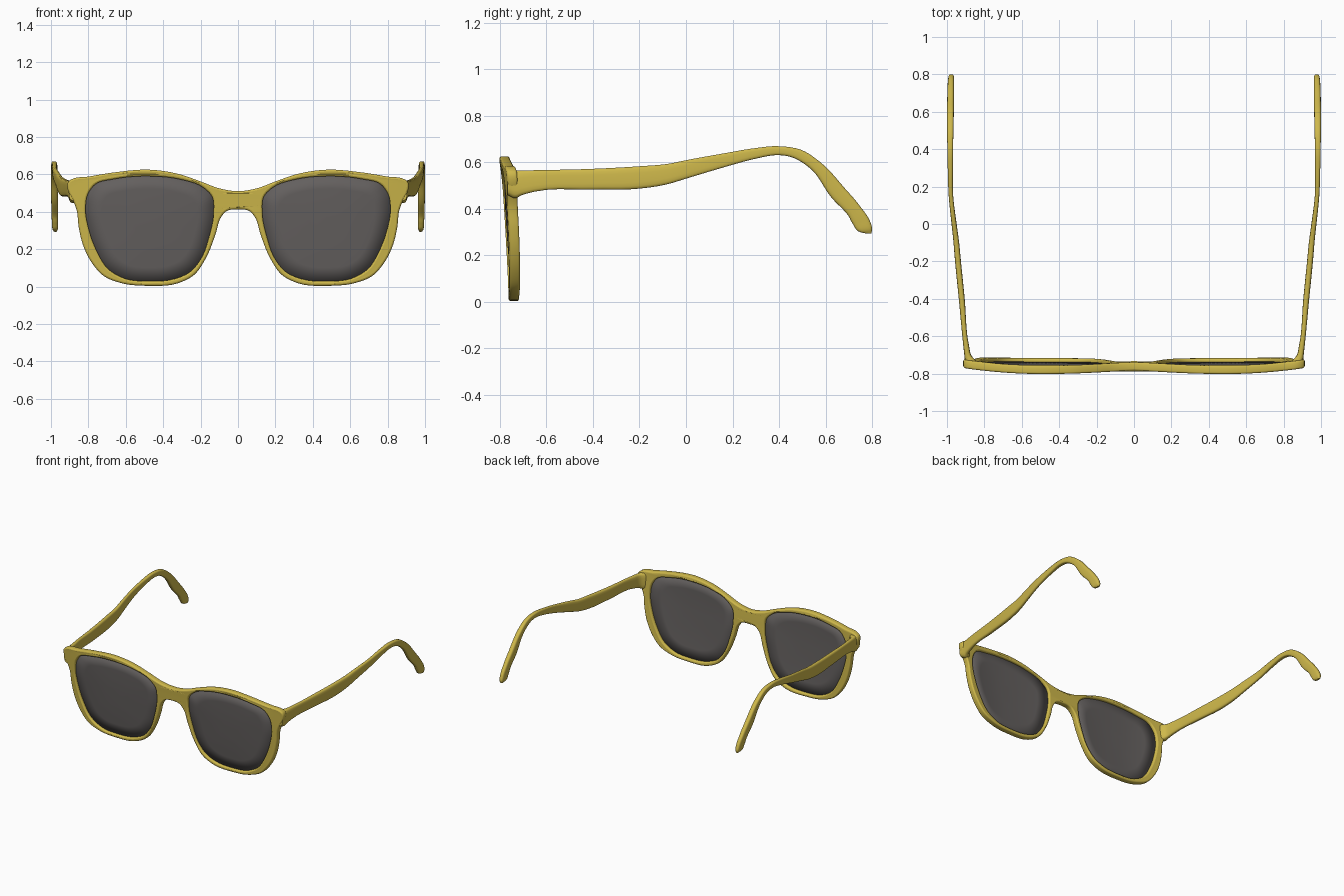
import bpy, bmesh, math
from mathutils import Vector

cube = bpy.data.objects.get("Cube")
if cube:
    bpy.data.objects.remove(cube, do_unlink=True)


def material(name, rgb):
    m = bpy.data.materials.new(name)
    m.use_nodes = True
    m.diffuse_color = (*rgb, 1)
    m.node_tree.nodes["Principled BSDF"].inputs["Base Color"].default_value = (*rgb, 1)
    return m


yellow = material("mustard yellow", (0.62, 0.48, 0.07))
grey = material("smoky grey", (0.125, 0.115, 0.112))


def smooth_path(points, steps, closed):
    """Smooth curve through points of any dimension, safe for uneven spacing."""
    p = [Vector(q) for q in points]
    n = len(p)

    def tangent(i):
        if not closed and i in (0, n - 1):
            j = max(i, 1)
            return (p[j] - p[j - 1]).normalized()
        a, b = p[i] - p[i - 1], p[(i + 1) % n] - p[i]
        la, lb = a.length, b.length
        return (a * (lb / la) + b * (la / lb)) / (la + lb)

    out = []
    for i in range(n if closed else n - 1):
        j = (i + 1) % n
        size = (p[j] - p[i]).length
        m0, m1 = tangent(i) * size, tangent(j) * size
        for k in range(steps):
            t = k / steps
            s = t * t * (3 - 2 * t)
            out.append(p[i] * (1 - s) + p[j] * s
                       + m0 * (t * (1 - t) ** 2) - m1 * (t * t * (1 - t)))
    if not closed:
        out.append(p[-1])
    return out


def front_y(x, z):
    """Front surface: leans forward at the top, bows at each lens."""
    x = abs(x)
    bow = 0.01 * (1 - ((x - 0.48) / 0.45) ** 2)
    wrap = 0.018 * (max(0, x - 0.5) / 0.4) ** 2
    return -0.752 - 0.065 * z - bow + wrap


def add_object(name, mesh, mat):
    mesh.materials.clear()
    mesh.materials.append(mat)
    mesh.shade_smooth()
    ob = bpy.data.objects.new(name, mesh)
    bpy.context.collection.objects.link(ob)
    return ob


def mesh_from_bmesh(name, bm):
    bmesh.ops.recalc_face_normals(bm, faces=bm.faces)
    mesh = bpy.data.meshes.new(name)
    bm.to_mesh(mesh)
    bm.free()
    return mesh


# Front frame profile, one half from bridge top round to bridge underside
half = [(0.1, 0.525), (0.2, 0.562), (0.33, 0.605), (0.48, 0.625), (0.65, 0.612),
        (0.8, 0.588), (0.893, 0.572), (0.906, 0.562), (0.905, 0.5), (0.885, 0.465),
        (0.863, 0.41), (0.852, 0.32), (0.828, 0.22), (0.78, 0.125), (0.72, 0.058),
        (0.63, 0.02), (0.48, 0.004), (0.32, 0.018), (0.235, 0.062), (0.17, 0.155),
        (0.12, 0.28), (0.088, 0.375), (0.06, 0.404)]
outline = ([(0, 0.51)] + half + [(0, 0.413)] + [(-x, z) for x, z in reversed(half)])
hole = [(0.815, 0.415), (0.802, 0.495), (0.765, 0.545), (0.66, 0.575), (0.48, 0.59),
        (0.31, 0.573), (0.187, 0.53), (0.138, 0.48), (0.13, 0.4), (0.155, 0.265),
        (0.2, 0.145), (0.257, 0.078), (0.337, 0.042), (0.48, 0.029), (0.605, 0.043),
        (0.695, 0.095), (0.755, 0.19), (0.797, 0.305)]
outer_loop = smooth_path(outline, 5, True)
lens_loop = smooth_path(hole, 5, True)

# Front frame: filled curve with rounded edges, then bent to the front surface
half_depth, rounding = 0.0225, 0.01
curve = bpy.data.curves.new("frame_profile", "CURVE")
curve.dimensions = "2D"
curve.fill_mode = "BOTH"
curve.extrude = half_depth - rounding
curve.bevel_depth = rounding
curve.bevel_resolution = 2
curve.offset = -rounding
for loop in (outer_loop, lens_loop, [Vector((-q.x, q.y)) for q in lens_loop]):
    spline = curve.splines.new("POLY")
    spline.points.add(len(loop) - 1)
    for point, q in zip(spline.points, loop):
        point.co = (q.x, q.y, 0, 1)
    spline.use_cyclic_u = True
helper = bpy.data.objects.new("frame_profile", curve)
bpy.context.collection.objects.link(helper)
graph = bpy.context.evaluated_depsgraph_get()
frame_mesh = bpy.data.meshes.new_from_object(helper.evaluated_get(graph))
bpy.data.objects.remove(helper, do_unlink=True)
for v in frame_mesh.vertices:
    x, z, depth = v.co
    v.co = (x, front_y(x, z) + half_depth - depth, z)
add_object("front_frame", frame_mesh, yellow)


# Lenses: shallow domes of concentric rings set in the rims
def make_lens(name, side):
    bm = bmesh.new()
    centre = Vector((0.475, 0.32))

    def vert(q, scale):
        x, z = centre + (q - centre) * scale
        y = front_y(x, z) + half_depth - 0.008 * (1 - scale ** 2)
        return bm.verts.new((side * x, y, z))

    rings = [[vert(q, s) for q in lens_loop] for s in (1.008, 0.75, 0.5, 0.25)]
    n = len(lens_loop)
    for a, b in zip(rings, rings[1:]):
        for i in range(n):
            bm.faces.new((a[i], a[(i + 1) % n], b[(i + 1) % n], b[i]))
    bm.faces.new(rings[-1])
    ob = add_object(name, mesh_from_bmesh(name, bm), grey)
    solid = ob.modifiers.new("thickness", "SOLIDIFY")
    solid.thickness = 0.008
    solid.offset = 0


# Temple stations: top y, top z, bottom y, bottom z, outer x, inner x
stations = [(-0.766, 0.566, -0.766, 0.458, 0.905, 0.82),
            (-0.735, 0.566, -0.735, 0.445, 0.905, 0.84),
            (-0.705, 0.565, -0.705, 0.458, 0.907, 0.868),
            (-0.65, 0.566, -0.65, 0.473, 0.913, 0.882),
            (-0.4, 0.572, -0.4, 0.482, 0.937, 0.905),
            (-0.2, 0.583, -0.2, 0.486, 0.957, 0.925),
            (-0.08, 0.593, -0.08, 0.505, 0.967, 0.937),
            (0.0, 0.609, 0.01, 0.532, 0.976, 0.949),
            (0.15, 0.636, 0.16, 0.577, 0.991, 0.967),
            (0.3, 0.661, 0.3, 0.615, 0.996, 0.968),
            (0.39, 0.669, 0.385, 0.63, 0.998, 0.967),
            (0.49, 0.655, 0.46, 0.619, 0.999, 0.966),
            (0.58, 0.598, 0.54, 0.567, 1.0, 0.964),
            (0.68, 0.491, 0.625, 0.447, 0.999, 0.962),
            (0.745, 0.415, 0.695, 0.373, 0.997, 0.962),
            (0.787, 0.355, 0.716, 0.335, 0.995, 0.962),
            (0.8, 0.315, 0.74, 0.303, 0.992, 0.963),
            (0.796, 0.294, 0.775, 0.293, 0.984, 0.97)]


# Temples: rounded-rectangle sections lofted along the stations
def make_temple(name, side, count=16):
    bm = bmesh.new()
    rings = []
    for ty, tz, by, bz, xo, xi in smooth_path(stations, 5, False):
        ring = []
        for k in range(count):
            a = math.tau * (k + 0.5) / count
            u, w = (math.copysign(abs(f) ** 0.55, f) for f in (math.cos(a), math.sin(a)))
            ring.append(bm.verts.new((side * ((xo + xi) + (xo - xi) * u) / 2,
                                      ((ty + by) + (ty - by) * w) / 2,
                                      ((tz + bz) + (tz - bz) * w) / 2)))
        rings.append(ring)
    for a, b in zip(rings, rings[1:]):
        for i in range(count):
            j = (i + 1) % count
            bm.faces.new((a[i], a[j], b[j], b[i]))
    bm.faces.new(rings[0])
    bm.faces.new(rings[-1])
    ob = add_object(name, mesh_from_bmesh(name, bm), yellow)
    ob.data.set_sharp_from_angle(angle=math.radians(50))


for word, side in (("left", 1), ("right", -1)):
    make_lens(word + "_lens", side)
    make_temple(word + "_temple", side)
